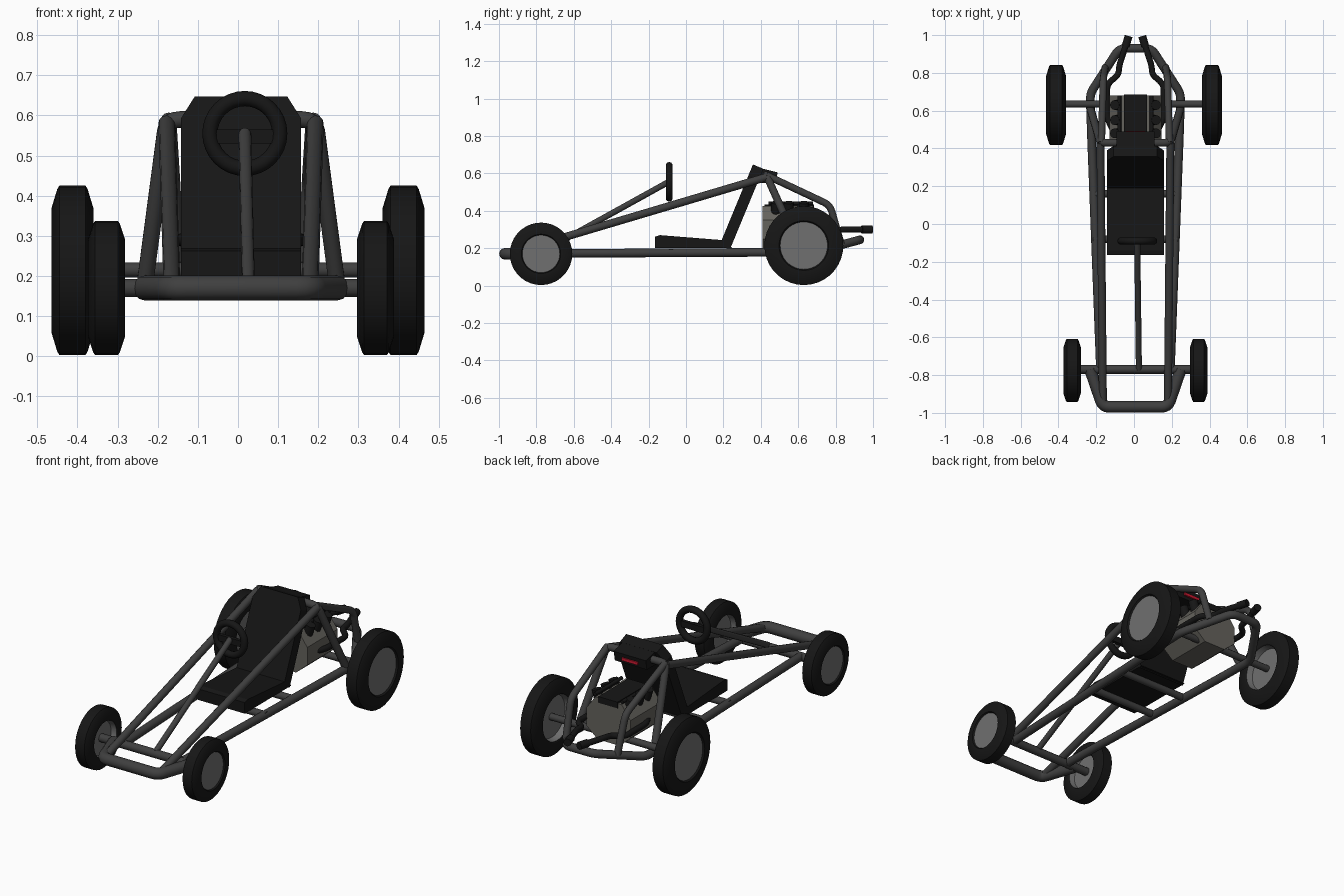
import bpy, bmesh, math
from mathutils import Vector, Matrix

if "Cube" in bpy.data.objects:
    bpy.data.objects.remove(bpy.data.objects["Cube"])

CX = 0.0075  # body sits slightly off the wheel centre line


def mat(name, r, g, b):
    m = bpy.data.materials.new(name)
    m.diffuse_color = (r, g, b, 1)
    m.use_nodes = True
    m.node_tree.nodes["Principled BSDF"].inputs["Base Color"].default_value = m.diffuse_color
    return m


STEEL = mat("dark_steel", 0.05, 0.05, 0.05)
BLACK = mat("black", 0.008, 0.008, 0.008)
RIM = mat("rim_grey", 0.16, 0.16, 0.16)
BLOCK = mat("engine_grey", 0.13, 0.125, 0.11)
RED = mat("red", 0.6, 0.01, 0.03)


def add(name, bm, *mats, smooth=None):
    bmesh.ops.recalc_face_normals(bm, faces=bm.faces)
    me = bpy.data.meshes.new(name)
    bm.to_mesh(me)
    bm.free()
    for m in mats:
        me.materials.append(m)
    ob = bpy.data.objects.new(name, me)
    bpy.context.collection.objects.link(ob)
    if smooth:
        bpy.ops.object.select_all(action='DESELECT')
        bpy.context.view_layer.objects.active = ob
        ob.select_set(True)
        bpy.ops.object.shade_smooth_by_angle(angle=math.radians(smooth))
    return ob


def tube(name, pts, r, m=STEEL, bend=0.035):
    """Round tube along a path, corners softened into short bends."""
    p = [Vector(q) for q in pts]
    path = [p[0]]
    for a, b, c in zip(p, p[1:], p[2:]):
        d = min(bend, (a - b).length * 0.4, (c - b).length * 0.4)
        s, e = b + (a - b).normalized() * d, b + (c - b).normalized() * d
        for i in range(5):
            t = i / 4
            path.append(s * (1 - t) ** 2 + b * 2 * t * (1 - t) + e * t * t)
    path.append(p[-1])
    cu = bpy.data.curves.new(name, 'CURVE')
    cu.dimensions = '3D'
    cu.bevel_depth, cu.bevel_resolution, cu.use_fill_caps = r, 4, True
    sp = cu.splines.new('POLY')
    sp.points.add(len(path) - 1)
    for q, v in zip(sp.points, path):
        q.co = (*v, 1)
    cu.materials.append(m)
    ob = bpy.data.objects.new(name, cu)
    bpy.context.collection.objects.link(ob)
    bpy.ops.object.select_all(action='DESELECT')
    bpy.context.view_layer.objects.active = ob
    ob.select_set(True)
    bpy.ops.object.convert(target='MESH')


def pair(name, pts, r, m=STEEL):
    for side, s in (("left", -1), ("right", 1)):
        tube(f"{side}_{name}", [(CX + s * x, y, z) for x, y, z in pts], r, m)


def arch(name, pts, r):
    """Half path given for +x, mirrored into one continuous tube."""
    left = [(CX - x, y, z) for x, y, z in pts]
    right = [(CX + x, y, z) for x, y, z in reversed(pts)]
    tube(name, left + right, r)


def prism(name, prof, a, b, axis, m):
    """Extrude a 2D profile: axis x uses (y, z), axis y uses (x, z)."""
    bm = bmesh.new()
    put = (lambda q, t: (t, q[0], q[1])) if axis == 'x' else (lambda q, t: (q[0], t, q[1]))
    va = [bm.verts.new(put(q, a)) for q in prof]
    vb = [bm.verts.new(put(q, b)) for q in prof]
    bm.faces.new(va)
    bm.faces.new(vb[::-1])
    for i in range(len(prof)):
        j = (i + 1) % len(prof)
        bm.faces.new((va[i], va[j], vb[j], vb[i]))
    return add(name, bm, m)


def box(name, x0, x1, y0, y1, z0, z1, m):
    return prism(name, [(y0, z0), (y1, z0), (y1, z1), (y0, z1)], x0, x1, 'x', m)


def wheel(name, x, y, R, w, side):
    """Lathed tyre with a closed outer rim and a recessed inner one."""
    prof = [(.84, 0), (.84, .6), (1, .63), (1, .73), (.72, .96), (.62, 1), (-.62, 1),
            (-.72, .96), (-1, .73), (-1, .63), (-.94, .6), (-.3, .56), (-.3, 0)]
    bm = bmesh.new()
    n = 36
    rings = []
    for px, pr in prof:
        X = x + side * px * w
        k = 1 if pr == 0 else n
        rings.append([bm.verts.new((X, y + pr * R * math.cos(2 * math.pi * i / n),
                                    R + 0.003 + pr * R * math.sin(2 * math.pi * i / n))) for i in range(k)])
    for s, (A, B) in enumerate(zip(rings, rings[1:])):
        for i in range(n):
            j = (i + 1) % n
            vs = [A[i % len(A)], A[j % len(A)], B[j % len(B)], B[i % len(B)]]
            f = bm.faces.new(list(dict.fromkeys(vs)))
            f.material_index = 1 if s == 0 or s >= 10 else 0
    add(name, bm, BLACK, RIM, smooth=25)


# wheels and axles
for lab, s in (("left", -1), ("right", 1)):
    wheel(f"{lab}_front_wheel", CX + s * 0.335, -0.775, 0.167, 0.046, s)
    wheel(f"{lab}_rear_wheel", s * 0.4125, 0.63, 0.211, 0.0525, s)
tube("front_axle", [(CX - 0.335, -0.77, 0.17), (CX + 0.335, -0.77, 0.17)], 0.023)
tube("rear_axle", [(-0.41, 0.635, 0.215), (0.41, 0.635, 0.215)], 0.019)

# frame tubes
arch("nose_bumper", [(0.24, -0.77, 0.17), (0.172, -0.968, 0.17)], 0.031)
arch("lower_rail", [(0.185, -0.77, 0.172), (0.232, 0.45, 0.178), (0.24, 0.69, 0.18), (0.085, 0.93, 0.245)], 0.023)
pair("upper_rail", [(0.172, -0.95, 0.17), (0.185, 0.43, 0.58)], 0.021)
arch("main_hoop", [(0.238, 0.61, 0.19), (0.185, 0.43, 0.59)], 0.021)
pair("rear_brace", [(0.18, 0.43, 0.59), (0.17, 0.77, 0.43), (0.16, 0.83, 0.22)], 0.019)
for lab, y in (("front", -0.08), ("rear", 0.16)):
    tube(f"{lab}_seat_crossbar", [(CX - 0.225, y, 0.178), (CX + 0.225, y, 0.178)], 0.02)

# seat base, seat back with cut shoulders
prism("seat_base", [(-0.165, 0.2), (-0.165, 0.262), (-0.14, 0.27), (0.2, 0.243), (0.25, 0.2)],
      CX - 0.15, CX + 0.15, 'x', BLACK)
back = prism("seat_back", [(-0.15, 0), (0.15, 0), (0.15, 0.405), (0.115, 0.465), (-0.115, 0.465), (-0.15, 0.405)],
             0, 0.06, 'y', BLACK)
back.matrix_world = Matrix.Translation((CX, 0.18, 0.218)) @ Matrix.Rotation(math.radians(-22.5), 4, 'X')

# headrest pod and tail light
prism("headrest_pod", [(0.36, 0.55), (0.37, 0.635), (0.49, 0.605), (0.48, 0.55)], CX - 0.1, CX + 0.1, 'x', BLACK)
box("tail_light", CX - 0.05, CX + 0.05, 0.48, 0.493, 0.567, 0.583, RED)

# steering
bm = bmesh.new()
n, k = 32, 10
vs = [[bm.verts.new((0.017 + (0.087 + 0.019 * math.cos(2 * math.pi * j / k)) * math.cos(2 * math.pi * i / n),
                     -0.09 + 0.019 * math.sin(2 * math.pi * j / k),
                     0.555 + (0.087 + 0.019 * math.cos(2 * math.pi * j / k)) * math.sin(2 * math.pi * i / n)))
       for j in range(k)] for i in range(n)]
for i in range(n):
    for j in range(k):
        bm.faces.new((vs[i][j], vs[(i + 1) % n][j], vs[(i + 1) % n][(j + 1) % k], vs[i][(j + 1) % k]))
add("steering_wheel_rim", bm, BLACK, smooth=60)
prism("steering_wheel_spokes", [(-0.07, 0.565), (-0.05, 0.53), (0.084, 0.53), (0.104, 0.565)], -0.1, -0.08, 'y', BLACK)
tube("steering_column", [(0.017, -0.092, 0.555), (0.026, -0.77, 0.18)], 0.016)

# engine block, top cover, intake stacks
prism("engine_block", [(-0.06, 0.19), (0.075, 0.19), (0.145, 0.25), (0.145, 0.35), (0.09, 0.425),
                       (-0.075, 0.425), (-0.13, 0.35), (-0.13, 0.25)], 0.41, 0.68, 'y', BLOCK)
box("engine_cover", CX - 0.06, CX + 0.06, 0.42, 0.685, 0.4, 0.435, BLACK)
for i, y in enumerate((0.48, 0.55, 0.63)):
    pair(f"intake_stack_{i + 1}", [(0.085, y, 0.37), (0.11, y, 0.445)], 0.026, BLACK)
pair("fuel_rail", [(0.085, 0.44, 0.44), (0.085, 0.68, 0.44)], 0.01, BLACK)

# exhausts
pair("exhaust_pipe", [(0.12, 0.5, 0.29), (0.15, 0.56, 0.29), (0.15, 0.74, 0.29), (0.09, 0.79, 0.295),
                      (0.085, 0.84, 0.3), (0.04, 0.98, 0.3)], 0.016, BLACK)
pair("exhaust_tip", [(0.052, 0.94, 0.3), (0.036, 0.995, 0.3)], 0.021, BLACK)
